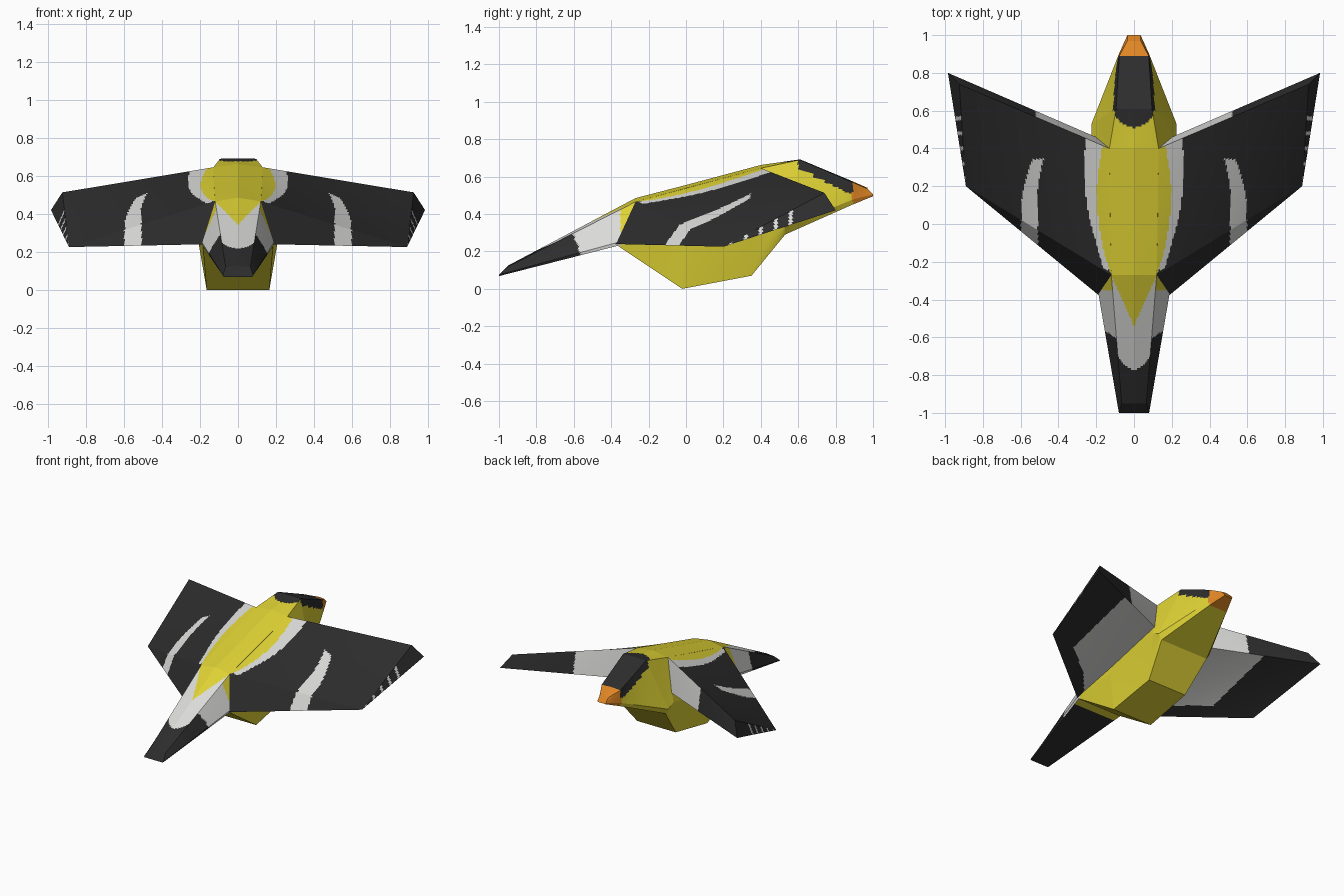
import bpy, bmesh
from mathutils import Vector as V

if "Cube" in bpy.data.objects:
    bpy.data.objects.remove(bpy.data.objects["Cube"])


def material(name, rgb):
    m = bpy.data.materials.new(name)
    m.diffuse_color = (*rgb, 1)
    m.use_nodes = True
    m.node_tree.nodes["Principled BSDF"].inputs["Base Color"].default_value = m.diffuse_color
    return m


MATS = [material("plumage yellow", (0.74, 0.65, 0.035)),
        material("feather black", (0.026, 0.026, 0.027)),
        material("pale grey", (0.71, 0.71, 0.70)),
        material("beak orange", (0.75, 0.24, 0.018))]
YELLOW, BLACK, PALE, ORANGE = range(4)


def patch(bm, corners, nu, nv, rule):
    """Flat four-cornered panel cut into small cells, coloured by a rule."""
    a, b, c, d = [V(p) for p in corners]
    grid = [[bm.verts.new(a.lerp(b, i / nu).lerp(d.lerp(c, i / nu), j / nv))
             for i in range(nu + 1)] for j in range(nv + 1)]
    for j in range(nv):
        for i in range(nu):
            f = bm.faces.new((grid[j][i], grid[j][i + 1],
                              grid[j + 1][i + 1], grid[j + 1][i]))
            f.material_index = rule(f.calc_center_median())


def finish(bm, name, closed=False):
    bmesh.ops.remove_doubles(bm, verts=bm.verts, dist=0.0002)
    if closed:
        bmesh.ops.recalc_face_normals(bm, faces=bm.faces)
    me = bpy.data.meshes.new(name)
    bm.to_mesh(me)
    bm.free()
    for m in MATS:
        me.materials.append(m)
    ob = bpy.data.objects.new(name, me)
    bpy.context.collection.objects.link(ob)


# Half cross-sections from tail to beak: spine, top edge, side, underside
SECTIONS = [
    [(0, -.95, .125), (.065, -.95, .12), (.08, -1, .075), (.075, -1, .068)],
    [(0, -.27, .485), (.12, -.27, .465), (.19, -.36, .25), (.185, -.365, .23)],
    [(0, .0, .555), (.125, .0, .538), (.21, .0, .26), (.165, -.02, .0)],
    [(0, .4, .662), (.13, .4, .645), (.225, .47, .36), (.16, .35, .07)],
    [(0, .61, .692), (.095, .61, .69), (.225, .53, .33), (.2, .53, .29)],
    [(0, .89, .575), (.078, .89, .57), (.08, .9, .48), (.075, .89, .45)],
    [(0, .97, .54), (.035, .97, .535), (.035, 1, .505), (.032, 1, .495)]]


def ring(half):
    return half + [(-x, y, z) for x, y, z in half[:0:-1]]


def back_edge(y):
    """Half width of the yellow back stripe."""
    return .195 - .42 * (y - .15) ** 2


def body_colour(kind):
    def rule(p):
        x, y, z = abs(p.x), p.y, p.z
        if y > .89:
            return ORANGE
        if kind == "top":
            if y > .51 + 6 * x * x:
                return BLACK
            if y < min(-.6, -.77 + 10 * x * x):
                return BLACK
            return YELLOW if y > -.54 + 2.2 * x else PALE
        if kind == "side":
            if y > .6 and z > .635 - .5 * (y - .62):
                return BLACK
            if y < -.6 + .4 * (.28 - z):
                return BLACK
            return PALE if y < -.35 else YELLOW
        return BLACK if y < -.42 else YELLOW
    return rule


KINDS = ["top", "side", "side", "bottom", "side", "side", "top"]


def loft(name, first, last):
    bm = bmesh.new()
    for s in range(first, last):
        a, b = ring(SECTIONS[s]), ring(SECTIONS[s + 1])
        n = max(6, round((V(b[1]) - V(a[1])).length / .011))
        for i, kind in enumerate(KINDS):
            k = (i + 1) % 7
            patch(bm, (a[i], a[k], b[k], b[i]), 14, n, body_colour(kind))
    # End plates at the tail and the beak tip
    if first == 0:
        f = bm.faces.new([bm.verts.new(p) for p in reversed(ring(SECTIONS[0]))])
        f.material_index = BLACK
    if last == 6:
        f = bm.faces.new([bm.verts.new(p) for p in ring(SECTIONS[6])])
        f.material_index = ORANGE
    finish(bm, name)


# Wing colour rules, one for each face of the wing
def wing_top(p):
    x, y = abs(p.x), p.y
    edge = back_edge(y)
    if x < edge and y > -.28:
        return YELLOW
    if x < edge + .03 + .12 * max(0, y + .1) and y > -.24:
        return PALE
    bend = max(0, y - .1)
    if y < .345 and abs(x - .553 + .8 * bend * bend) < .043 - .06 * bend:
        return PALE
    return BLACK


def wing_rear(p):
    return PALE if abs(abs(p.x) - .553) < .045 else BLACK


def wing_under(p):
    x = abs(p.x)
    rear = -.39 + .814 * (x - .165)
    return PALE if p.y > rear + .12 * min(1, x / .35) and x < .62 else BLACK


def wing_front(p):
    return PALE if abs(p.x) < .52 else BLACK


def wing_tip(p):
    bar = .225 < p.y < .57 and (p.y - .23) % .08 < .02
    return PALE if bar and p.z < .42 else BLACK


def wing(name, side):
    def at(x, y, z):
        return (side * x, y, z)
    front_top, front_low = at(.13, .4, .645), at(.2, .46, .42)
    rear_top, rear_low = at(.12, -.27, .465), at(.165, -.395, .24)
    tip_top, tip_front = at(.925, .74, .513), at(.985, .8, .42)
    tip_rear = at(.89, .2, .225)
    span, chord, thick = 88, 60, 12
    bm = bmesh.new()
    patch(bm, (rear_top, tip_rear, tip_top, front_top), span, chord, wing_top)
    patch(bm, (rear_low, tip_rear, tip_rear, rear_top), span, thick, wing_rear)
    patch(bm, (rear_low, tip_rear, tip_front, front_low), span, chord, wing_under)
    patch(bm, (front_low, tip_front, tip_top, front_top), span, thick, wing_front)
    patch(bm, (tip_rear, tip_front, tip_top, tip_rear), chord, thick, wing_tip)
    patch(bm, (rear_low, front_low, front_top, rear_top), chord, thick,
          lambda p: YELLOW)
    # Drop the slivers that collapse where a panel comes to a point
    bmesh.ops.dissolve_degenerate(bm, dist=0.0001, edges=bm.edges)
    finish(bm, name, closed=True)


loft("tail", 0, 1)
loft("body_and_head", 1, 5)
loft("beak", 5, 6)
wing("right_wing", 1)
wing("left_wing", -1)
